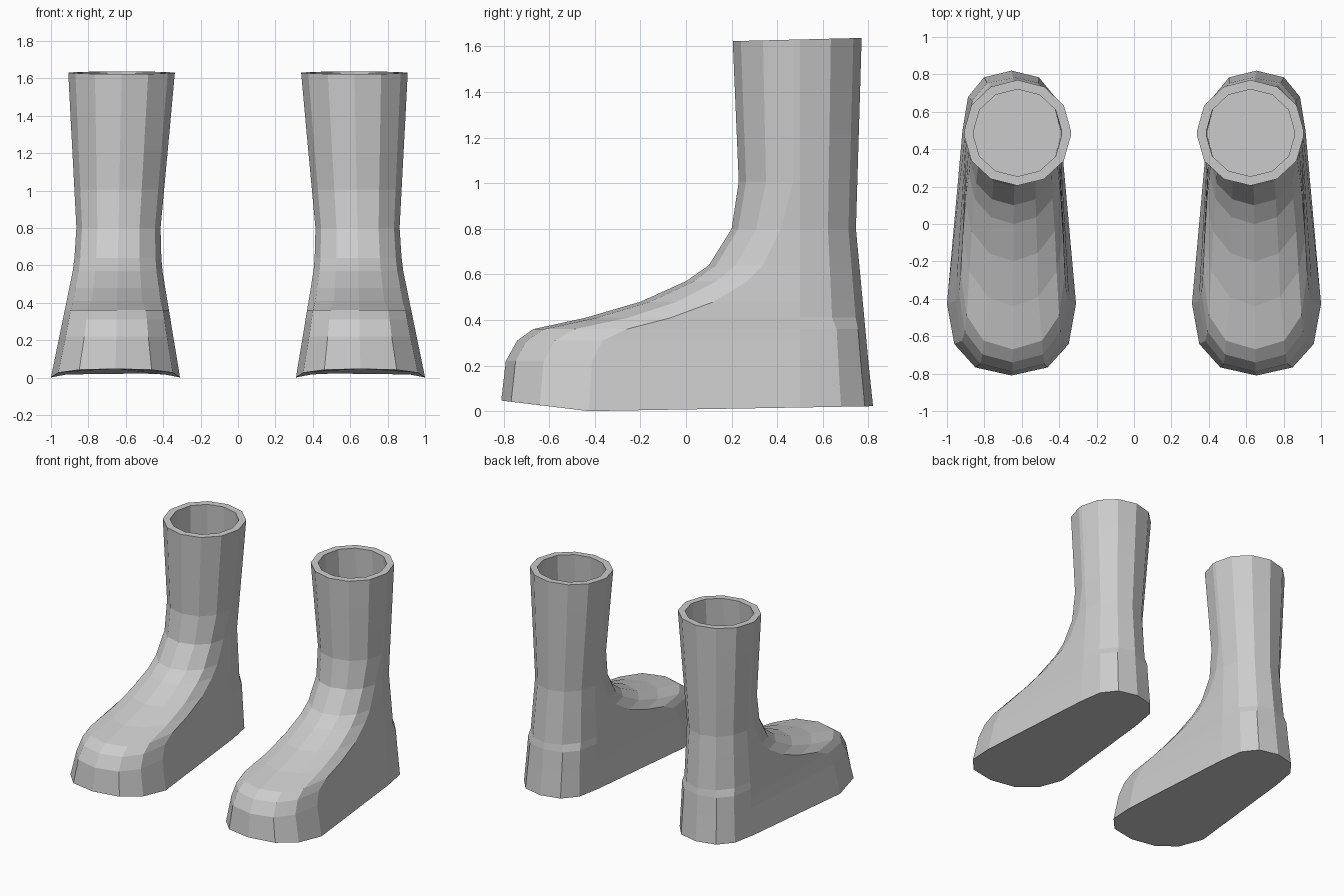
import bpy, bmesh
from math import cos, sin, pi

cube = bpy.data.objects.get("Cube")
if cube:
    bpy.data.objects.remove(cube)

grey = bpy.data.materials.new("light grey")
grey.use_nodes = True
shade = 0.6
colour = (shade, shade, shade, 1)
grey.diffuse_color = colour
grey.node_tree.nodes["Principled BSDF"].inputs["Base Color"].default_value = colour

# Boot proportions
TOP = 1.625
ANKLE = 0.8
WALL = 0.05
FLOOR = 1.3
ARC_STEPS = 6
SHAFT_SLICES = 4

# Front edge of the foot from sole to ankle, as (y, z)
INSTEP = [(-0.81, 0), (-0.79, 0.22), (-0.74, 0.31), (-0.67, 0.36), (-0.44, 0.41),
          (-0.2, 0.48), (0, 0.57), (0.1, 0.64), (0.2, ANKLE)]


def mix(a, b, t):
    return a + (b - a) * t


def rounded(value, squareness):
    """Bend a sine or cosine towards a squarer arc."""
    size = abs(value) ** (2 / squareness)
    return size if value >= 0 else -size


def sole_or_rim_lift(y, z):
    """The sole curls up at the toe and heel; the rim rises to the back."""
    if z == 0:
        ball_y = -0.42
        return 0.12 * (ball_y - y) if y < ball_y else 0.018 * (y - ball_y)
    return 0.025 * (y - 0.3) if z == TOP else 0


def outline(front, z, inset=0):
    """One closed slice: a rounded toe arc followed by a rounded heel arc."""
    taper = min(z / ANKLE, 1)
    flare = max(z - ANKLE, 0) / (TOP - ANKLE)
    heel_width = mix(0.262, 0.225, taper) + 0.06 * flare - inset
    ball_width = heel_width + 0.083 * max(1 - z / 0.6, 0)
    back = mix(0.82, 0.745, taper) + 0.025 * flare - inset
    front += inset
    ball = mix(front, 0.47, max(0.3, min(z, 1)))
    heel = 0.5
    centre = 0.655 - 0.02 * z
    squareness = 2.4 if z < 0.4 else 2

    points = []
    for is_toe in (True, False):
        for step in range(ARC_STEPS + 1):
            angle = pi * step / ARC_STEPS
            across = rounded(cos(angle), squareness)
            along = rounded(sin(angle), squareness)
            if is_toe:
                x, y = centre - ball_width * across, mix(ball, front, along)
            else:
                x, y = centre + heel_width * across, mix(heel, back, along)
            points.append((x, y, z + sole_or_rim_lift(y, z)))
    return points


def boot_slices():
    """Slices from the sole up to the rim, then down inside the shaft."""
    slices = [outline(y, z) for y, z in INSTEP]
    for step in range(1, SHAFT_SLICES + 1):
        t = step / SHAFT_SLICES
        front = mix(0.24, 0.205, t)
        slices.append(outline(front, mix(ANKLE, TOP, t)))
    slices.append(outline(front, TOP, WALL))
    slices.append(outline(front, FLOOR, WALL / 2))
    return slices


def build_boot(name, side):
    bm = bmesh.new()
    rings = [[bm.verts.new((side * x, y, z)) for x, y, z in points]
             for points in boot_slices()]
    for low, high in zip(rings, rings[1:]):
        for i in range(len(low)):
            bm.faces.new((low[i - 1], low[i], high[i], high[i - 1]))
    # Sole and inner floor
    bm.faces.new(rings[0])
    bm.faces.new(rings[-1])
    bmesh.ops.recalc_face_normals(bm, faces=bm.faces)
    mesh = bpy.data.meshes.new(name)
    bm.to_mesh(mesh)
    bm.free()
    mesh.materials.append(grey)
    bpy.context.collection.objects.link(bpy.data.objects.new(name, mesh))


build_boot("left_boot", 1)
build_boot("right_boot", -1)
